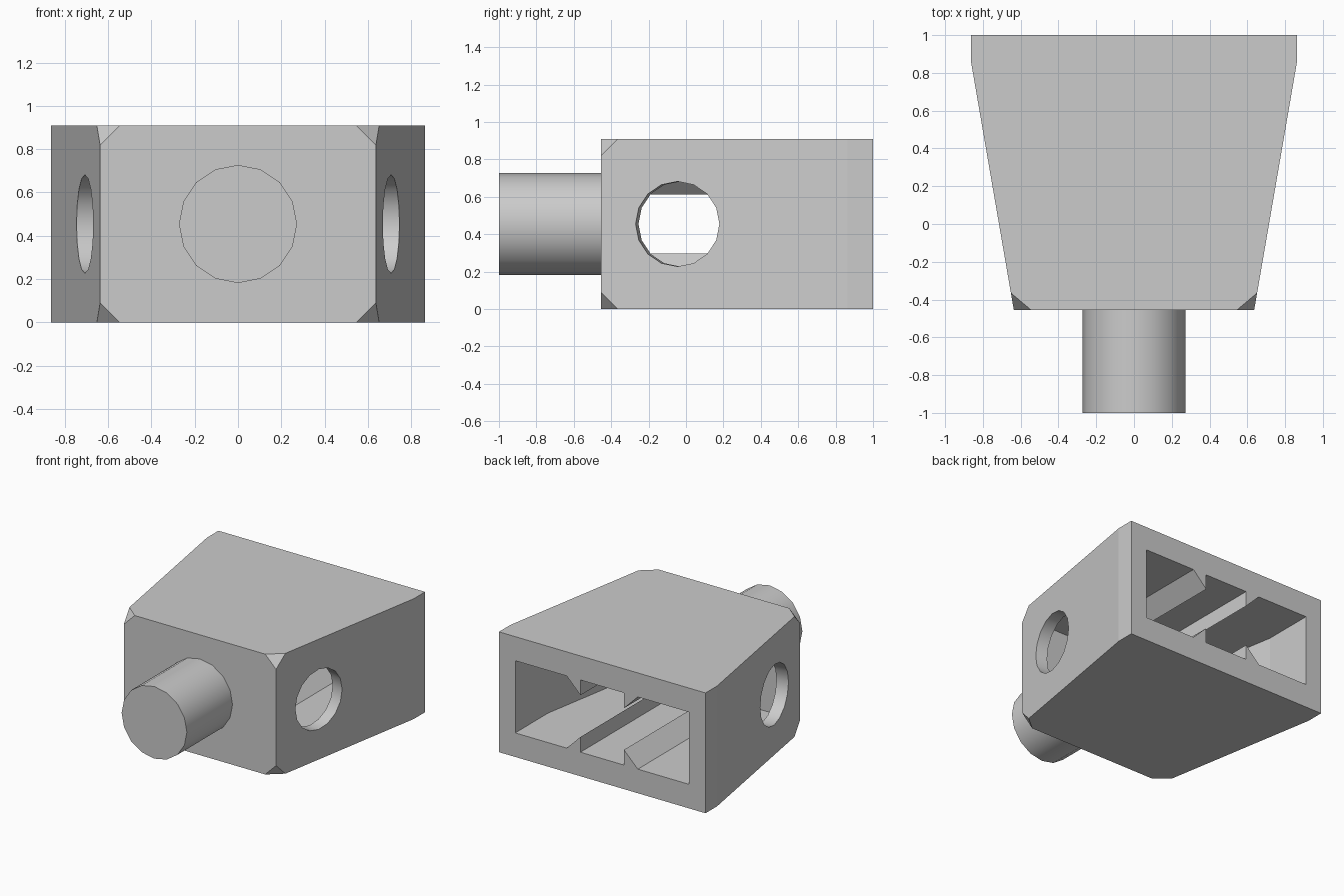
import bpy, bmesh, math
from mathutils import Matrix, Vector

U = 1 / 11            # design unit: the whole part is 22 units long
H = 10 * U            # body height
MID = H / 2
FRONT, BACK = -5 * U, 1.0

if "Cube" in bpy.data.objects:
    bpy.data.objects.remove(bpy.data.objects["Cube"])

grey = bpy.data.materials.new("plain grey")
grey.use_nodes = True
grey.diffuse_color = (0.6, 0.6, 0.6, 1)
grey.node_tree.nodes["Principled BSDF"].inputs["Base Color"].default_value = (0.6, 0.6, 0.6, 1)


def make(name, bm):
    bmesh.ops.recalc_face_normals(bm, faces=bm.faces[:])
    mesh = bpy.data.meshes.new(name)
    bm.to_mesh(mesh)
    bm.free()
    mesh.materials.append(grey)
    obj = bpy.data.objects.new(name, mesh)
    bpy.context.collection.objects.link(obj)
    return obj


def prism(points, offset):
    """Extrude a closed profile of 3D points along an offset."""
    bm = bmesh.new()
    face = bm.faces.new([bm.verts.new(p) for p in points])
    new = bmesh.ops.extrude_face_region(bm, geom=[face])["geom"]
    bmesh.ops.translate(bm, vec=offset, verts=[v for v in new if isinstance(v, bmesh.types.BMVert)])
    return bm


def plan(half, z):
    """Mirror half of a plan outline across x = 0."""
    return [(x, y, z) for x, y in half] + [(-x, y, z) for x, y in reversed(half)]


def cylinder(name, radius, length, centre, axis):
    bm = bmesh.new()
    turn = Vector(axis).to_track_quat('Z', 'Y').to_matrix().to_4x4()
    bmesh.ops.create_cone(bm, cap_ends=True, segments=16, radius1=radius, radius2=radius,
                          depth=length, matrix=Matrix.Translation(centre) @ turn)
    return make(name, bm)


def combine(target, tool, operation):
    mod = target.modifiers.new(operation.title(), 'BOOLEAN')
    mod.operation, mod.object, mod.solver = operation, tool, 'EXACT'
    bpy.context.view_layer.objects.active = target
    bpy.ops.object.modifier_apply(modifier=mod.name)
    bpy.data.objects.remove(tool)


# Tapered body with the four front corners clipped
kink = BACK - 1.5 * U
bm = prism(plan([(7 * U, FRONT), (9.5 * U, kink), (9.5 * U, BACK)], 0), (0, 0, H))
corners = [v for v in bm.verts if v.co.y < FRONT + 0.01]
bmesh.ops.bevel(bm, geom=corners, offset=U, segments=1, affect='VERTICES')
body = make("tapered_body", bm)

# Cavity open at the back, its side walls parallel to the outer taper
slope = 2.5 * U / (kink - FRONT)
wall_normal = Vector((1, -slope, 0)).normalized()
outer = lambda y: 7 * U + (y - FRONT) * slope
thick = U / wall_normal.x
inner_front = FRONT + 2 * U
inner_kink = FRONT + (U + thick) / slope
cavity_half = [(outer(inner_front) - thick, inner_front), (8 * U, inner_kink), (8 * U, BACK + U)]
cavity = make("cavity_cutter", prism(plan(cavity_half, 2 * U), (0, 0, 6 * U)))
combine(body, cavity, 'DIFFERENCE')

# Four triangular guide ribs along the floor and ceiling
rib = 1.27 * U
for side in (-1, 1):
    for level in (-1, 1):
        profile = [(2 * U, 3 * U - rib), (2 * U + rib, 3 * U),
                   (2 * U + rib, 3.5 * U), (2 * U, 3.5 * U)]
        points = [(side * x, inner_front - U / 2, MID + level * z) for x, z in profile]
        tool = make("guide_rib", prism(points, (0, BACK - inner_front + U / 2, 0)))
        combine(body, tool, 'UNION')

# Round holes square to each side wall
for side in (-1, 1):
    y = FRONT + 4.5 * U
    axis = (side * wall_normal.x, wall_normal.y, 0)
    hole = cylinder("hole_cutter", 2.5 * U, 4 * U, (side * outer(y), y, MID), axis)
    combine(body, hole, 'DIFFERENCE')

# Round peg on the front
peg = cylinder("front_peg", 3 * U, 6 * U, (0, FRONT - 3 * U, MID), (0, -1, 0))

# Smooth the round walls, keep the hard edges
for obj, angle in ((body, 24), (peg, 30)):
    bpy.ops.object.select_all(action='DESELECT')
    obj.select_set(True)
    bpy.context.view_layer.objects.active = obj
    bpy.ops.object.shade_smooth_by_angle(angle=math.radians(angle))
# Flat walls of the body stay flat
for poly in body.data.polygons:
    n = poly.normal
    flat_side = abs(n.z) < 0.001 and abs(n.x) > 0.9
    if flat_side or abs(n.z) > 0.999 or abs(n.y) > 0.999:
        poly.use_smooth = poly.area < 0.02 and abs(n.y) < 0.999 and abs(n.x) < 0.9
